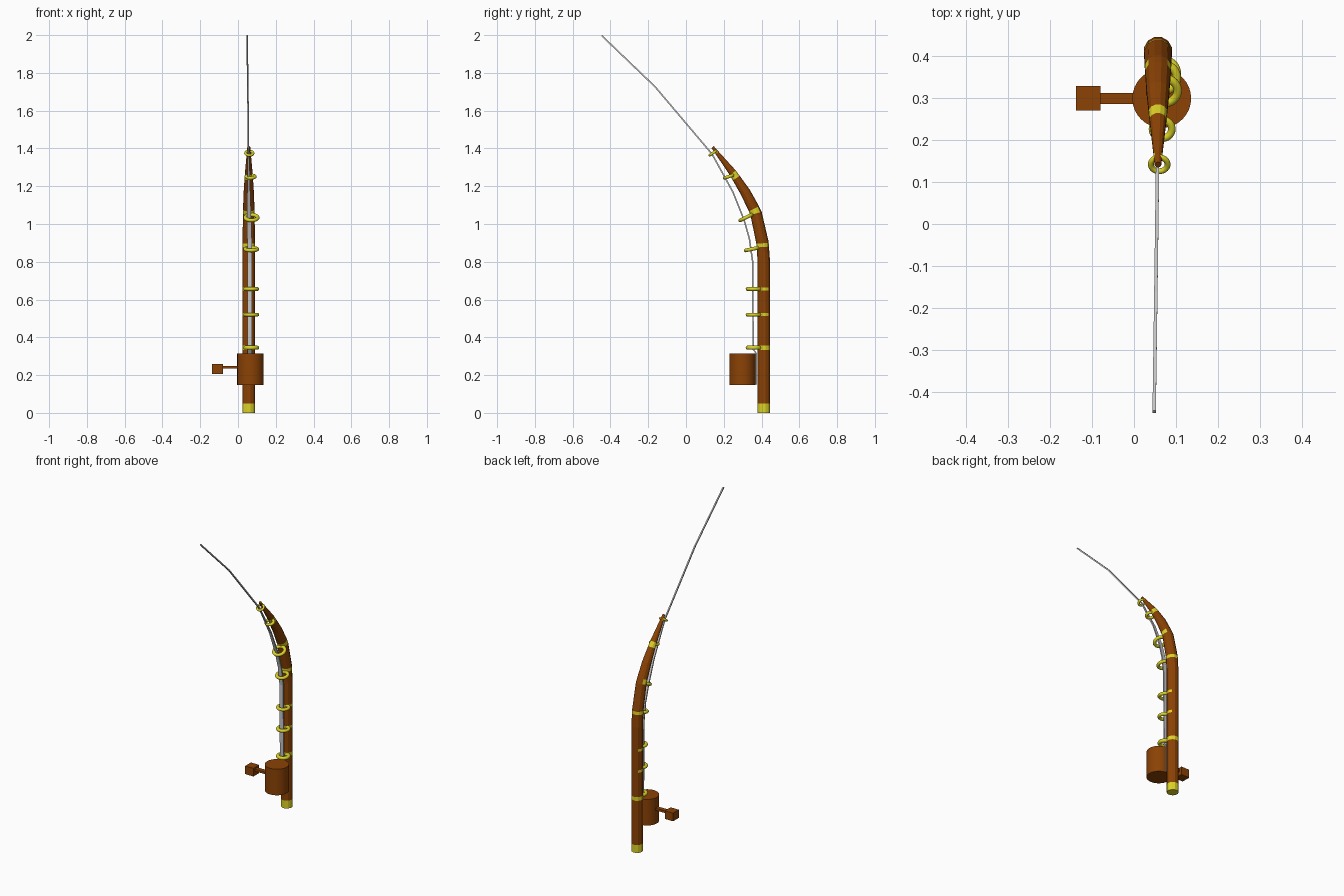
import bpy, bmesh, math
from mathutils import Vector, Matrix

if "Cube" in bpy.data.objects:
    bpy.data.objects.remove(bpy.data.objects["Cube"])


def material(name, rgb):
    m = bpy.data.materials.new(name)
    m.diffuse_color = (*rgb, 1)
    m.use_nodes = True
    m.node_tree.nodes["Principled BSDF"].inputs["Base Color"].default_value = m.diffuse_color
    return m


WOOD = material("brown wood", (0.26, 0.055, 0.0015))
BRASS = material("yellow brass", (0.72, 0.65, 0.02))
GREY = material("grey line", (0.58, 0.58, 0.58))


def finish(bm, name, mats, smooth=False):
    bmesh.ops.recalc_face_normals(bm, faces=bm.faces)
    me = bpy.data.meshes.new(name)
    bm.to_mesh(me)
    bm.free()
    for m in mats:
        me.materials.append(m)
    ob = bpy.data.objects.new(name, me)
    bpy.context.collection.objects.link(ob)
    if smooth:
        bpy.ops.object.select_all(action='DESELECT')
        bpy.context.view_layer.objects.active = ob
        ob.select_set(True)
        bpy.ops.object.shade_smooth_by_angle(angle=math.radians(40))
    return ob


def loft(name, stations, sides, mats, colour=lambda i, back: 0):
    """Tube through stations (centre, x radius, other radius) bending in the YZ plane."""
    bm = bmesh.new()
    rings = []
    for i, (p, rx, ry) in enumerate(stations):
        a, b = stations[max(i - 1, 0)][0], stations[min(i + 1, len(stations) - 1)][0]
        t = (b - a).normalized()
        n = t.cross(Vector((1, 0, 0))).normalized()
        rings.append([bm.verts.new(p + Vector((rx * math.cos(w), 0, 0)) + n * ry * math.sin(w))
                      for w in ((k + 0.5) * math.tau / sides for k in range(sides))])
    for i in range(len(rings) - 1):
        for k in range(sides):
            j = (k + 1) % sides
            f = bm.faces.new((rings[i][k], rings[i][j], rings[i + 1][j], rings[i + 1][k]))
            f.material_index = colour(i, math.sin((k + 1) * math.tau / sides) > 0.6)
    bm.faces.new(rings[0]).material_index = colour(0, False)
    bm.faces.new(rings[-1])
    return finish(bm, name, mats)


# Tapered bent rod: (y, z, radius), with brass bands cut in at the guides
ROD_X = 0.057
PATH = [(0.412, 0, 0.034), (0.412, 0.80, 0.034), (0.405, 0.90, 0.034), (0.37, 1.06, 0.032),
        (0.315, 1.167, 0.028), (0.25, 1.268, 0.021), (0.141, 1.407, 0.008)]
# (lower z, upper z, whether the band also crosses the back of the rod)
BANDS = [(0, 0.05, True)] + [(z - h, z + h, full) for z, h, full in (
    (0.345, 0.012, True), (0.52, 0.008, False), (0.655, 0.008, False), (0.888, 0.010, True),
    (1.068, 0.012, False), (1.257, 0.014, True), (1.382, 0.005, False))]


def on_rod(z):
    for a, b in zip(PATH, PATH[1:]):
        if z <= b[1]:
            f = (z - a[1]) / (b[1] - a[1])
            return (Vector((ROD_X, a[0] + f * (b[0] - a[0]), z)), *[a[2] + f * (b[2] - a[2])] * 2)


heights = {z for band in BANDS for z in band[:2]}
heights |= {p[1] for p in PATH if not any(a <= p[1] <= b for a, b, _ in BANDS)}
heights = sorted(heights)


def is_band(i, back):
    mid = (heights[i] + heights[i + 1]) / 2
    return int(any(a < mid < b and (full or not back) for a, b, full in BANDS))


loft("rod", [on_rod(z) for z in heights], 12, [WOOD, BRASS], is_band)

# Fishing line: (x, y, z, half width), flat along the rod, thin past the tip
LINE = [(0.063, 0.372, 0.15, 0.012), (0.063, 0.372, 0.315, 0.012), (0.063, 0.357, 0.335, 0.012),
        (0.062, 0.355, 0.45, 0.013), (0.062, 0.353, 0.80, 0.013), (0.061, 0.336, 0.92, 0.012),
        (0.059, 0.308, 1.02, 0.011), (0.057, 0.248, 1.17, 0.008), (0.056, 0.138, 1.37, 0.004),
        (0.052, -0.164, 1.727, 0.004), (0.048, -0.447, 1.998, 0.004)]
loft("fishing_line", [(Vector((x, y, z)), r * 1.414, 0.0055) for x, y, z, r in LINE], 4, [GREY])


# Line guide rings: (x, y, z, outer radius, tube radius, tilt in degrees)
def torus(name, x, y, z, outer, tube, tilt, seg=36, sides=14):
    bm = bmesh.new()
    rows = []
    for i in range(seg):
        a = i * math.tau / seg
        row = []
        for k in range(sides):
            b = k * math.tau / sides
            r = outer - tube + tube * math.cos(b)
            row.append(bm.verts.new((r * math.cos(a), r * math.sin(a), tube * math.sin(b))))
        rows.append(row)
    for i in range(seg):
        p, q = rows[i], rows[(i + 1) % seg]
        for k in range(sides):
            j = (k + 1) % sides
            bm.faces.new((p[k], q[k], q[j], p[j]))
    bm.transform(Matrix.Translation((x, y, z)) @ Matrix.Rotation(math.radians(tilt), 4, 'X'))
    finish(bm, name, [BRASS], True)


GUIDES = [(0.070, 0.358, 0.345, 0.042, 0.011, 0), (0.070, 0.358, 0.520, 0.042, 0.010, 0),
          (0.070, 0.358, 0.656, 0.042, 0.010, 0), (0.070, 0.348, 0.867, 0.042, 0.010, 12),
          (0.071, 0.317, 1.034, 0.043, 0.010, 26), (0.067, 0.226, 1.251, 0.032, 0.009, 18),
          (0.060, 0.142, 1.375, 0.027, 0.007, 35)]
for n, g in enumerate(GUIDES):
    torus("guide_ring_%d" % (n + 1), *g)

# Reel drum
bm = bmesh.new()
bmesh.ops.create_cone(bm, cap_ends=True, segments=32, radius1=0.07, radius2=0.07, depth=0.167,
                      matrix=Matrix.Translation((0.066, 0.299, 0.2305)))
finish(bm, "reel_drum", [WOOD], True)


# Crank arm and knob
def box(name, lo, hi):
    bm = bmesh.new()
    lo, hi = Vector(lo), Vector(hi)
    bmesh.ops.create_cube(bm, size=1, matrix=Matrix.Translation((lo + hi) / 2)
                          @ Matrix.Diagonal((*(hi - lo), 1)))
    finish(bm, name, [WOOD])


box("crank_arm", (-0.09, 0.285, 0.235), (0.02, 0.312, 0.249))
box("crank_knob", (-0.138, 0.27, 0.207), (-0.08, 0.328, 0.259))
